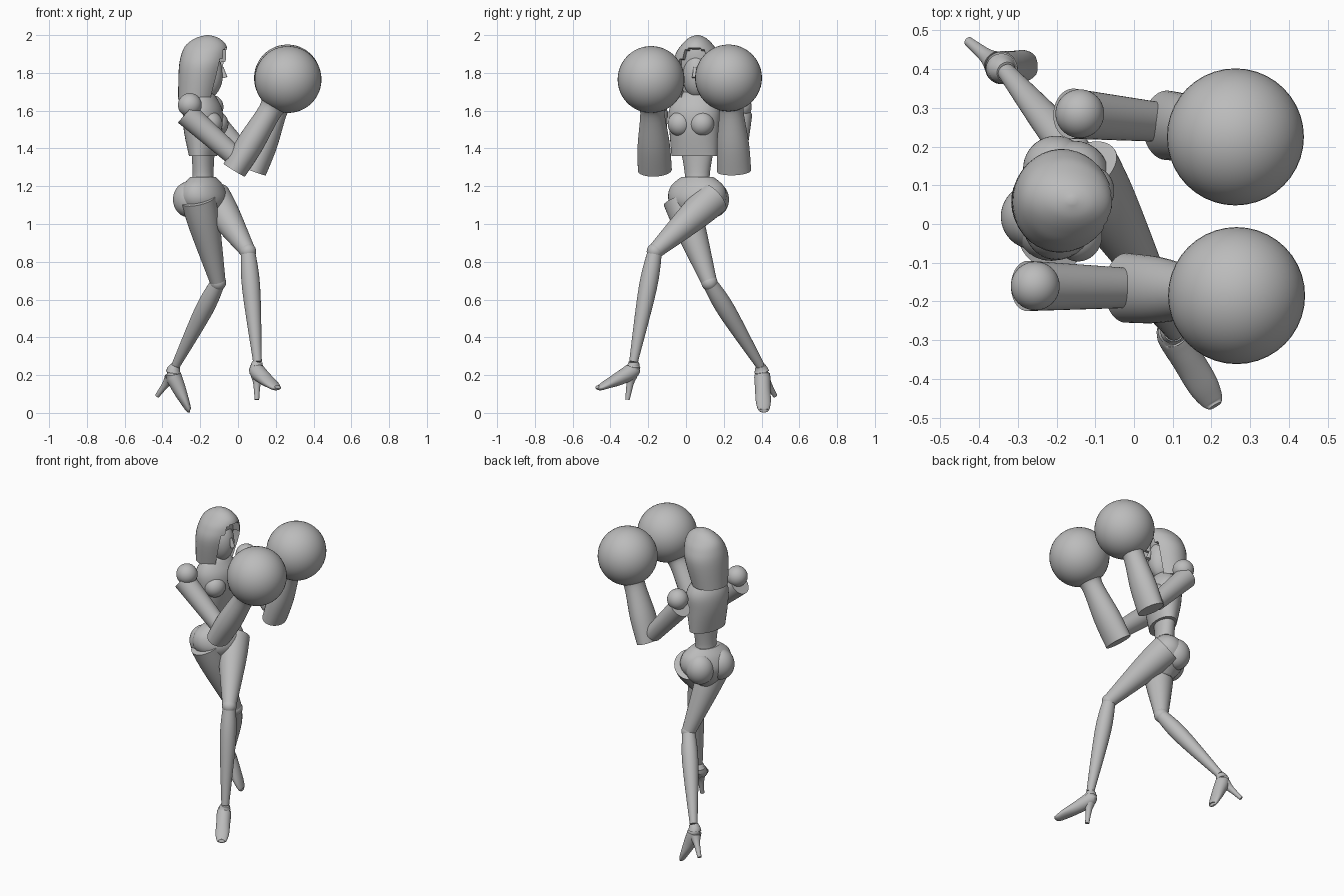
import bpy, bmesh, math
from mathutils import Vector, Matrix

if "Cube" in bpy.data.objects:
    bpy.data.objects.remove(bpy.data.objects["Cube"])

GREY = (0.5, 0.5, 0.5, 1)
grey = bpy.data.materials.new("plain grey")
grey.use_nodes = True
grey.diffuse_color = GREY
grey.node_tree.nodes["Principled BSDF"].inputs["Base Color"].default_value = GREY
UP = Vector((0, 0, 1))
FORWARD = Vector((1, 0, 0))


def facing(degrees):
    angle = math.radians(degrees)
    return Vector((math.cos(angle), math.sin(angle), 0))


def finish(name, bm):
    bmesh.ops.recalc_face_normals(bm, faces=bm.faces)
    mesh = bpy.data.meshes.new(name)
    bm.to_mesh(mesh)
    bm.free()
    mesh.materials.append(grey)
    obj = bpy.data.objects.new(name, mesh)
    bpy.context.collection.objects.link(obj)
    bpy.ops.object.select_all(action="DESELECT")
    bpy.context.view_layer.objects.active = obj
    obj.select_set(True)
    bpy.ops.object.shade_smooth_by_angle(angle=math.radians(40))


def curve_point(before, start, end, after, t):
    """Catmull-Rom value between start and end."""
    slope_in, slope_out = (end - before) / 2, (after - start) / 2
    change = end - start
    return start + t * (slope_in + t * (3 * change - 2 * slope_in - slope_out
                                        + t * (slope_in + slope_out - 2 * change)))


def smooth_path(rows, steps=5):
    out = []
    last = len(rows) - 1
    for i in range(last):
        window = (rows[max(i - 1, 0)], rows[i], rows[i + 1], rows[min(i + 2, last)])
        for s in range(steps):
            out.append([curve_point(*values, s / steps) for values in zip(*window)])
    return out + [rows[last]]


def sweep(sections, ref, upright=False, sides=36):
    """Skin ellipses (centre, depth, width) along a path; depth lies along ref."""
    path = smooth_path([(*centre, depth, width) for centre, depth, width in sections])
    points = [Vector(row[:3]) for row in path]
    bm = bmesh.new()
    rings = []
    for i, (point, row) in enumerate(zip(points, path)):
        ahead, behind = points[min(i + 1, len(points) - 1)], points[max(i - 1, 0)]
        tangent = UP if upright else (ahead - behind).normalized()
        u = (ref - ref.dot(tangent) * tangent).normalized()
        v = tangent.cross(u)
        ring = []
        for k in range(sides):
            a = math.tau * k / sides
            ring.append(bm.verts.new(point + u * row[3] * math.cos(a) + v * row[4] * math.sin(a)))
        rings.append(ring)
    for low, high in zip(rings, rings[1:]):
        for k in range(sides):
            bm.faces.new((low[k - 1], low[k], high[k], high[k - 1]))
    bm.faces.new(rings[0])
    bm.faces.new(rings[-1])
    return bm


def stack(x, y, direction, rows, lean=0):
    """Level ellipses (height, depth, width) above one spot, leaning forward with height."""
    base = rows[0][0]
    return sweep([(Vector((x + lean * (z - base), y, z)), depth, width)
                  for z, depth, width in rows], direction, upright=True)


def limb(name, start, end, start_radius, end_radius, bulge=0):
    """Tapered round limb, fuller a third of the way along by the bulge."""
    third = start_radius + (end_radius - start_radius) / 3 + bulge
    finish(name, sweep([(start, start_radius, start_radius),
                        (start.lerp(end, 1 / 3), third, third),
                        (end, end_radius, end_radius)], FORWARD))


def ball(name, centre, size, yaw=0):
    bm = bmesh.new()
    bmesh.ops.create_uvsphere(bm, u_segments=40, v_segments=24, radius=1)
    bm.transform(Matrix.Translation(centre) @ Matrix.Rotation(math.radians(yaw), 4, "Z")
                 @ Matrix.Diagonal((*size, 1)))
    finish(name, bm)


def pair(name, centre, direction, offset, spread, size, yaw):
    """Two matching rounded forms either side of the middle line."""
    across = UP.cross(direction)
    for side, label in ((1, "left_"), (-1, "right_")):
        ball(label + name, centre + direction * offset + across * spread * side, size, yaw)


# Torso: rib shell over a slimmer waist
chest = facing(-15)
finish("rib_shell", stack(-.185, .045, chest, (
    (1.36, .07, .125), (1.5, .1, .135), (1.6, .1, .138), (1.67, .068, .1), (1.7, .045, .055))))
finish("waist", stack(-.185, .06, chest, (
    (1.18, .075, .085), (1.25, .055, .066), (1.4, .06, .09))))
pair("bust", Vector((-.18, .04, 1.53)), chest, .055, .06, (.06, .065, .065), -15)
limb("neck", Vector((-.195, .06, 1.64)), Vector((-.18, .06, 1.76)), .05, .045)

# Pelvis
hips = facing(-25)
finish("pelvis", stack(-.185, .06, hips, (
    (1.25, .06, .088), (1.2, .1, .148), (1.13, .12, .16), (1.06, .095, .115), (1, .045, .045))))
pair("seat", Vector((-.185, .06, 1.13)), hips, -.05, .068, (.085, .085, .095), -25)

# Hood with a sunken face opening
look = facing(-8)
hood = stack(-.215, .06, look, (
    (1.66, .102, .112), (1.82, .124, .134), (1.9, .123, .115),
    (1.95, .105, .082), (1.985, .06, .045), (2, .008, .008)), lean=.16)
opening = []
for face in hood.faces:
    middle = face.calc_center_median()
    outward = Vector((middle.x + .19, middle.y - .06, 0)).normalized()
    narrowing = 2 * max(0, middle.z - 1.78)
    if len(face.verts) == 4 and middle.z < 1.93 and outward.dot(look) > .66 + narrowing:
        opening.append(face)
bmesh.ops.recalc_face_normals(hood, faces=hood.faces)
bmesh.ops.inset_region(hood, faces=opening, thickness=.008)
sunken = {vert for face in opening for vert in face.verts}
bmesh.ops.translate(hood, verts=list(sunken), vec=-look * .05)
finish("hood", hood)

# Face
ball("face", Vector((-.165, .058, 1.79)), (.085, .075, .125), -8)
limb("nose", Vector((-.085, .048, 1.83)), Vector((-.07, .046, 1.775)), .008, .014)


# Arm: shoulder ball, upper arm, flared cuff and round glove
def arm(label, shoulder, elbow, cuff, wrist, glove):
    shoulder, elbow, cuff, wrist, glove = map(Vector, (shoulder, elbow, cuff, wrist, glove))
    ball(label + "_shoulder", shoulder, (.063,) * 3)
    limb(label + "_upper_arm", shoulder + Vector((-.02, 0, -.045)), elbow, .065, .052)
    sections = [(cuff, .066, .09), (cuff.lerp(wrist, .45), .072, .085), (wrist, .062, .064)]
    for along, radius in ((.3, .08), (.6, .11)):
        sections.append((wrist.lerp(glove, along), radius, radius))
    finish(label + "_cuff", sweep(sections, FORWARD))
    ball(label + "_glove", glove, (.177,) * 3)


arm("left", (-.14, .285, 1.62), (.05, .265, 1.34), (.085, .255, 1.28),
    (.2, .24, 1.6), (.262, .225, 1.773))
arm("right", (-.255, -.16, 1.63), (-.02, -.165, 1.36), (-.02, -.165, 1.285),
    (.165, -.178, 1.59), (.265, -.185, 1.765))


# Leg: thigh, knee, shin, pointed shoe and heel
def leg(label, hip, knee, ankle, instep, toe, heel):
    hip, knee, ankle, instep, toe, heel = map(Vector, (hip, knee, ankle, instep, toe, heel))
    limb(label + "_thigh", hip, knee, .093, .041, .006)
    ball(label + "_knee", knee, (.043,) * 3)
    limb(label + "_shin", knee, ankle, .038, .023, .015)
    sections = [(ankle, .026, .026), (instep, .042, .042)]
    for along, thick, wide in ((.35, .036, .041), (.7, .024, .04), (.92, .015, .03)):
        sections.append((instep.lerp(toe, along) - UP * .01, thick, wide))
    sections.append((toe, .009, .018))
    finish(label + "_shoe", sweep(sections, UP))
    limb(label + "_heel", instep.lerp(heel, .2), heel, .032, .012, -.006)


leg("left", (-.13, .145, 1.14), (.053, -.165, .855), (.103, -.278, .27),
    (.1, -.285, .225), (.21, -.47, .137), (.1, -.31, .07))
leg("right", (-.21, -.03, 1.13), (-.106, .124, .69), (-.33, .393, .25),
    (-.343, .403, .205), (-.255, .412, .012), (-.428, .472, .09))
